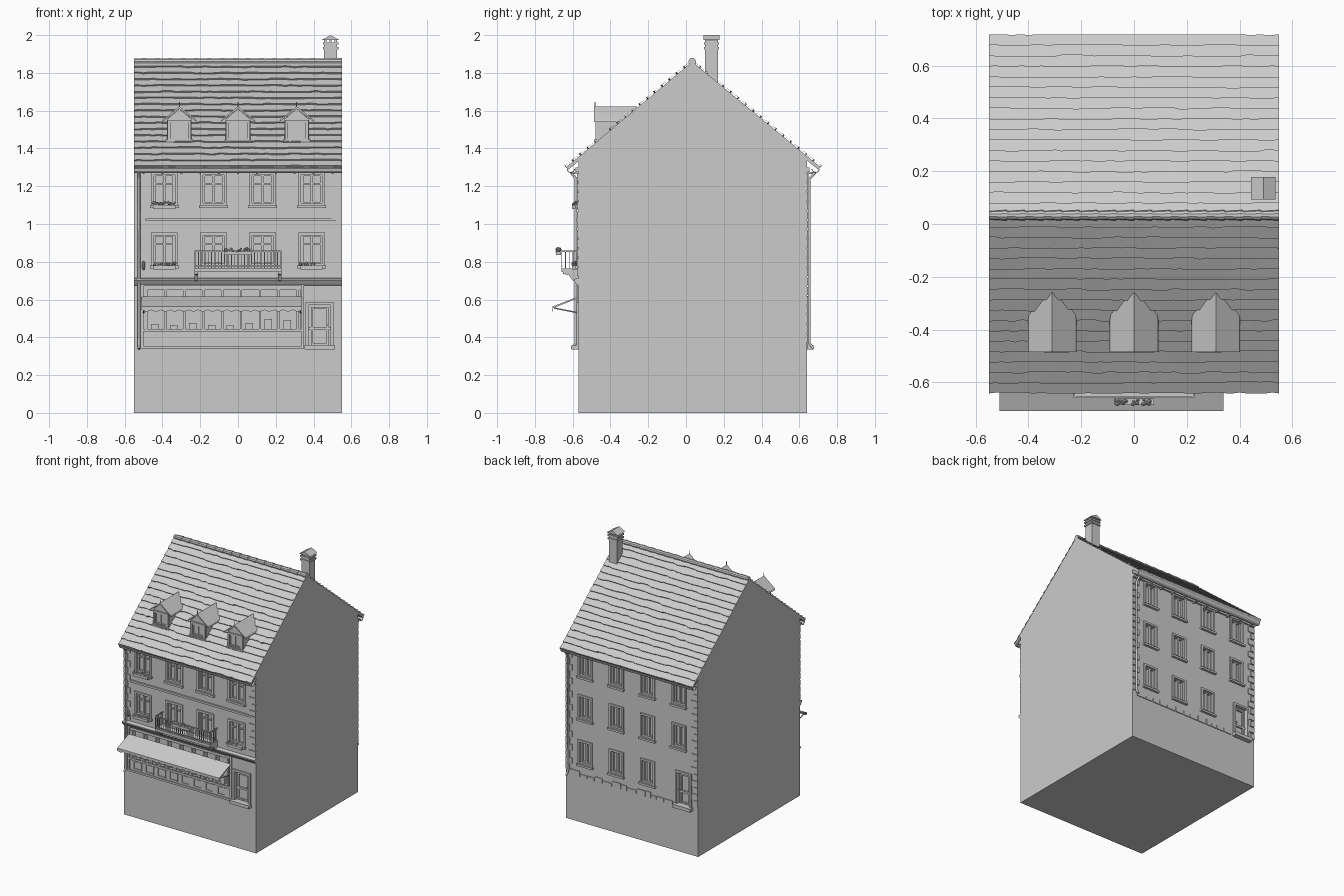
import bpy, bmesh, math, random
from mathutils import Vector, Matrix

random.seed(4)
cube = bpy.data.objects.get("Cube")
if cube:
    bpy.data.objects.remove(cube)

grey = bpy.data.materials.new("plain grey")
grey.use_nodes = True
grey.diffuse_color = (0.6, 0.6, 0.6, 1)
grey.node_tree.nodes["Principled BSDF"].inputs["Base Color"].default_value = grey.diffuse_color

HALF, FRONT, BACK = 0.55, -0.57, 0.64
RIDGE_Y, RIDGE_Z, EAVE_Z = 0.033, 1.86, 1.3
EAVE_FRONT, EAVE_BACK = -0.635, 0.712
BASE = 0.34
COLUMNS = (-0.39, -0.13, 0.13, 0.39)


def finish(name, bm):
    bmesh.ops.recalc_face_normals(bm, faces=bm.faces)
    mesh = bpy.data.meshes.new(name)
    bm.to_mesh(mesh)
    bm.free()
    mesh.materials.append(grey)
    obj = bpy.data.objects.new(name, mesh)
    bpy.context.collection.objects.link(obj)
    return obj


def boxes(name, spans):
    """One object from boxes given as (x0, x1, y0, y1, z0, z1)."""
    bm = bmesh.new()
    for x0, x1, y0, y1, z0, z1 in spans:
        mat = Matrix.Translation(((x0 + x1) / 2, (y0 + y1) / 2, (z0 + z1) / 2))
        mat = mat @ Matrix.Diagonal((abs(x1 - x0), abs(y1 - y0), abs(z1 - z0), 1))
        bmesh.ops.create_cube(bm, size=1, matrix=mat)
    return finish(name, bm)


def prism(name, profile, start, end, axis="x"):
    """Extrude a profile: (y, z) along x, or (x, z) along y."""
    bm = bmesh.new()
    place = (lambda p, t: (t, p[0], p[1])) if axis == "x" else (lambda p, t: (p[0], t, p[1]))
    face = bm.faces.new([bm.verts.new(place(p, start)) for p in profile])
    new = bmesh.ops.extrude_face_region(bm, geom=[face])["geom"]
    shift = Vector(place((0, 0), end - start))
    bmesh.ops.translate(bm, vec=shift, verts=[v for v in new if isinstance(v, bmesh.types.BMVert)])
    return finish(name, bm)


def tube(name, points, radius):
    curve = bpy.data.curves.new(name, "CURVE")
    curve.dimensions, curve.bevel_depth, curve.bevel_resolution = "3D", radius, 1
    curve.use_fill_caps = True
    spline = curve.splines.new("POLY")
    spline.points.add(len(points) - 1)
    for p, co in zip(spline.points, points):
        p.co = (*co, 1)
    curve.materials.append(grey)
    obj = bpy.data.objects.new(name, curve)
    bpy.context.collection.objects.link(obj)


def frame(x, z0, z1, half, wall, out, bar, proud, inset):
    """Four bars around an opening, from inset behind the wall to proud of it."""
    ya, yb = wall - out * inset, wall + out * proud
    return [(x - half, x - half + bar, ya, yb, z0, z1), (x + half - bar, x + half, ya, yb, z0, z1),
            (x - half, x + half, ya, yb, z1 - bar, z1), (x - half, x + half, ya, yb, z0, z0 + bar)]


# Main block with recessed openings
body = prism("house_body", [(FRONT, 0), (BACK, 0), (BACK, EAVE_Z + 0.05), (RIDGE_Y, RIDGE_Z - 0.005),
                            (FRONT, EAVE_Z + 0.04)], -HALF, HALF)
windows = [(x, z, z + 0.17, 0.065, FRONT, -1) for x in COLUMNS for z in (1.1, 0.78)]
windows += [(x, z, z + 0.175, 0.055, BACK, 1) for x in COLUMNS for z in (1.1, 0.78, 0.44)
            if z > 0.5 or x > -0.3]
doors = [(0.432, BASE, 0.58, 0.066, FRONT, -1), (-0.43, BASE, 0.6, 0.06, BACK, 1)]
cuts = [(x - h, x + h, w - o * 0.025, w + o * 0.1, a, b) for x, a, b, h, w, o in windows + doors]
cuts.append((-0.49, 0.33, FRONT + 0.04, FRONT - 0.1, 0.44, 0.65))
cutter = boxes("opening_cutter", cuts)
cutter.hide_render = True
cutter.hide_set(True)
mod = body.modifiers.new("openings", "BOOLEAN")
mod.operation, mod.solver, mod.object = "DIFFERENCE", "EXACT", cutter

# Window surrounds, casements and sills
surrounds, casements, sills = [], [], []
for x, a, b, h, w, o in windows:
    surrounds += frame(x, a - 0.005, b + 0.005, h + 0.006, w, o, 0.015, 0.008, 0.01)
    casements += frame(x, a, b, h - 0.005, w, o, 0.016, -0.01, 0.03)
    casements.append((x - 0.007, x + 0.007, w - o * 0.03, w - o * 0.008, a, b))
    if o < 0:
        casements.append((x - h, x + h, w - o * 0.03, w - o * 0.012, b - 0.06, b - 0.052))
    sills.append((x - h - 0.012, x + h + 0.012, w, w + o * 0.018, a - 0.015, a))
boxes("window_surrounds", surrounds)
boxes("window_casements", casements)
boxes("window_sills", sills)

# Doors with panels, handles and steps
parts = []
for x, a, b, h, w, o in doors:
    parts += frame(x, a, b + 0.008, h + 0.008, w, o, 0.016, 0.01, 0.02)
    parts += frame(x, a + 0.02, b - 0.02, h - 0.02, w, o, 0.01, -0.014, 0.03)
    parts.append((x - h, x + h, w - o * 0.03, w - o * 0.014, a + 0.1, a + 0.115))
    parts.append((x + h - 0.03, x + h - 0.02, w - o * 0.03, w, a + 0.12, a + 0.13))
    parts.append((x - h - 0.015, x + h + 0.015, w, w + o * 0.035, a - 0.005, a + 0.02))
boxes("doors_and_steps", parts)

# Shop front: outer frame, mullions, stall panels and displayed goods
shop = frame(-0.083, BASE, 0.685, 0.432, FRONT, -1, 0.014, 0.008, 0.01)
for i in range(9):
    x = -0.49 + i * 0.1
    shop.append((x, x + 0.012, FRONT - 0.004, FRONT + 0.035, 0.44, 0.65))
    if i < 8:
        shop += frame(x + 0.056, BASE + 0.025, 0.425, 0.035, FRONT, -1, 0.006, 0.005, 0.01)
        shop.append((x + 0.03, x + 0.07, FRONT + 0.012, FRONT + 0.035, 0.44, 0.44 + random.uniform(0.02, 0.06)))
shop.append((-0.5, 0.34, FRONT, FRONT - 0.01, 0.43, 0.445))
boxes("shop_front", shop)

# Awning with scalloped valance and side arms
AW0, AW1, LIP = -0.51, 0.34, -0.708
prism("awning", [(FRONT, 0.617), (LIP, 0.562), (LIP, 0.553), (FRONT, 0.607)], AW0, AW1)
steps = 136
wave = [(AW0 + (AW1 - AW0) * i / steps, 0.545 - 0.008 * abs(math.sin(i * math.pi / 8))) for i in range(steps + 1)]
prism("awning_valance", [(AW0, 0.56)] + wave + [(AW1, 0.56)], LIP, LIP + 0.004, "y")
for x in (AW0 + 0.01, AW1 - 0.01):
    tube("awning_arm", [(x, LIP + 0.01, 0.555), (x, FRONT, 0.53)], 0.004)

# Cornices and string courses
prism("shop_cornice", [(FRONT, 0.675), (FRONT - 0.01, 0.68), (FRONT - 0.024, 0.7), (FRONT - 0.024, 0.708),
                       (FRONT, 0.715)], -HALF, HALF)
boxes("string_courses", [(-0.49, HALF, FRONT, FRONT - 0.012, 1.015, 1.03),
                         (-HALF, HALF, FRONT, FRONT - 0.014, 1.275, 1.3),
                         (-HALF, HALF, BACK, BACK + 0.014, 1.275, 1.3)])

# Corner quoins and rough plinth stones
stones = []
for i in range(18):
    z = 0.375 + i * 0.05
    size = 0.055 if i % 2 else 0.032
    for side in (-1, 1):
        for wall, o in ((FRONT, -1), (BACK, 1)):
            if o > 0 or z > 0.72:
                stones.append((side * HALF, side * (HALF - size), wall, wall + o * 0.007, z, z + 0.042))
x = -0.34
while x < 0.5:
    w = random.uniform(0.03, 0.08)
    stones.append((x, x + w, BACK, BACK + 0.006, BASE, BASE + random.uniform(0.02, 0.045)))
    x += w + 0.006
boxes("quoins_and_plinth", stones)

# Roof: solid slab plus ragged overlapping tile courses
prism("roof_slab", [(EAVE_FRONT, EAVE_Z), (RIDGE_Y, RIDGE_Z), (EAVE_BACK, EAVE_Z), (EAVE_BACK - 0.012, EAVE_Z - 0.012),
                    (RIDGE_Y, RIDGE_Z - 0.03), (EAVE_FRONT + 0.012, EAVE_Z - 0.012)], -HALF, HALF)
COURSES, COLS = 17, 44
for label, eave in (("front", EAVE_FRONT), ("back", EAVE_BACK)):
    low, high = Vector((0, eave, EAVE_Z)), Vector((0, RIDGE_Y, RIDGE_Z))
    normal = (high - low).cross(Vector((1, 0, 0)))
    normal = normal.normalized() * (1 if normal.z > 0 else -1)
    bm = bmesh.new()
    for c in range(COURSES):
        rows, drop = [], 0
        for i in range(COLS + 1):
            if random.random() < 0.5:
                drop = random.uniform(-0.09, 0.09) / COURSES
            x = Vector((-HALF + 2 * HALF * i / COLS, 0, 0))
            edge = x + low.lerp(high, max(0, c / COURSES + drop))
            top = x + low.lerp(high, min(1, (c + 1.15) / COURSES))
            rows.append([bm.verts.new(p) for p in (edge, edge + normal * 0.011, top + normal * 0.001)])
        for a, b in zip(rows, rows[1:]):
            for k in range(2):
                bm.faces.new((a[k], b[k], b[k + 1], a[k + 1]))
    finish(label + "_roof_tiles", bm)

# Ridge caps with raised joints
bm = bmesh.new()
CAPS = 16
for i in range(CAPS):
    length = 2 * HALF / CAPS
    mat = Matrix.Translation((-HALF + (i + 0.5) * length, RIDGE_Y, RIDGE_Z)) @ Matrix.Rotation(math.pi / 2, 4, "Y")
    bmesh.ops.create_cone(bm, cap_ends=True, segments=10, radius1=0.016, radius2=0.02, depth=length, matrix=mat)
finish("ridge_caps", bm)

# Gutters, gutter hooks and downpipes
for label, eave, wall, o, px in (("front", EAVE_FRONT, FRONT, -1, -0.524), ("back", EAVE_BACK, BACK, 1, 0.525)):
    mid, r = eave - o * 0.026, 0.022
    arc = [(math.pi * (1 + i / 6)) for i in range(7)]
    outer = [(mid + r * math.cos(t), EAVE_Z - 0.008 + r * math.sin(t)) for t in arc]
    inner = [(mid + 0.8 * r * math.cos(t), EAVE_Z - 0.008 + 0.8 * r * math.sin(t)) for t in reversed(arc)]
    prism(label + "_gutter", outer + inner, -HALF, HALF)
    hooks = [(x - 0.005, x + 0.005, wall, mid, EAVE_Z - 0.035, EAVE_Z - 0.026)
             for x in [-0.5 + 0.1 * i for i in range(11)]]
    boxes(label + "_gutter_hooks", hooks)
    py = wall + o * 0.013
    tube(label + "_downpipe", [(px, mid, EAVE_Z - 0.025), (px, py, EAVE_Z - 0.06), (px, py, BASE + 0.03),
                               (px, py + o * 0.022, BASE)], 0.008)

# Dormers
for x in (-0.31, 0, 0.31):
    y = -0.47
    boxes("dormer_walls", [(x - 0.065, x + 0.065, y, -0.33, 1.4, 1.56)])
    prism("dormer_gable", [(x - 0.07, 1.55), (x + 0.07, 1.55), (x, 1.61)], y, -0.3, "y")
    prism("dormer_roof", [(x - 0.092, 1.54), (x, 1.61), (x + 0.092, 1.54), (x + 0.088, 1.552), (x, 1.623),
                          (x - 0.088, 1.552)], y - 0.016, -0.26, "y")
    detail = frame(x, 1.44, 1.55, 0.062, y, -1, 0.014, 0.01, 0)
    detail += frame(x, 1.455, 1.535, 0.046, y, -1, 0.008, 0.005, 0)
    detail.append((x - 0.004, x + 0.004, y, y - 0.006, 1.45, 1.54))
    detail.append((x - 0.07, x + 0.07, y, y - 0.016, 1.435, 1.447))
    boxes("dormer_window", detail)
    tube("dormer_finial", [(x, y - 0.012, 1.61), (x, y - 0.012, 1.645)], 0.003)

# Chimney with bands, vents and a pitched cap
CX, CY = 0.49, 0.135
stack = [(CX - h, CX + h, CY - h, CY + h, a, b) for h, a, b in
         ((0.034, 1.7, 1.95), (0.041, 1.925, 1.937), (0.041, 1.95, 1.962))]
stack += [(CX + i * 0.028 - 0.006, CX + i * 0.028 + 0.006, CY - 0.034, CY + 0.034, 1.96, 1.98) for i in (-1, 0, 1)]
boxes("chimney_stack", stack)
prism("chimney_cap", [(CX - 0.047, 1.974), (CX + 0.047, 1.974), (CX, 2)], CY - 0.043, CY + 0.043, "y")

# Balcony with brackets and railing
BX, BY = 0.23, -0.66
rail = [(-BX, BX, FRONT, BY, 0.745, 0.765), (-BX, BX, BY, BY + 0.008, 0.852, 0.86),
        (-BX, BX, BY, BY + 0.006, 0.775, 0.781)]
for i in range(27):
    x = -BX + 0.003 + i * (2 * BX - 0.006) / 26
    rail.append((x - 0.002, x + 0.002, BY, BY + 0.004, 0.765, 0.855))
for s in (-1, 1):
    rail.append((s * BX, s * (BX - 0.007), BY, FRONT, 0.852, 0.86))
    for i in range(5):
        y = BY + i * 0.02
        rail.append((s * BX, s * (BX - 0.004), y, y + 0.004, 0.765, 0.855))
    prism("balcony_bracket", [(FRONT, 0.69), (FRONT - 0.03, 0.7), (FRONT - 0.05, 0.73), (BY + 0.01, 0.735),
                              (BY + 0.01, 0.745), (FRONT, 0.745)], s * 0.22 - 0.009, s * 0.22 + 0.009)
boxes("balcony", rail)

# Flower boxes and blossoms
for x, y, z, half in ((-0.39, FRONT - 0.02, 1.08, 0.06), (-0.39, FRONT - 0.02, 0.76, 0.06),
                      (0.39, FRONT - 0.02, 0.76, 0.06), (0, BY - 0.014, 0.835, 0.075)):
    boxes("flower_box", [(x - half, x + half, y - 0.013, y + 0.013, z, z + 0.02)])
    bm = bmesh.new()
    for i in range(16):
        spot = (x + random.uniform(-half, half), y + random.uniform(-0.01, 0.01), z + random.uniform(0.018, 0.036))
        bmesh.ops.create_icosphere(bm, subdivisions=1, radius=random.uniform(0.006, 0.01),
                                   matrix=Matrix.Translation(spot))
    finish("flowers", bm)

# Wall lantern
bm = bmesh.new()
mat = Matrix.Translation((-0.5, FRONT - 0.018, 0.78)) @ Matrix.Diagonal((0.5, 0.7, 1.4, 1))
bmesh.ops.create_uvsphere(bm, u_segments=8, v_segments=6, radius=0.018, matrix=mat)
finish("wall_lantern", bm)
